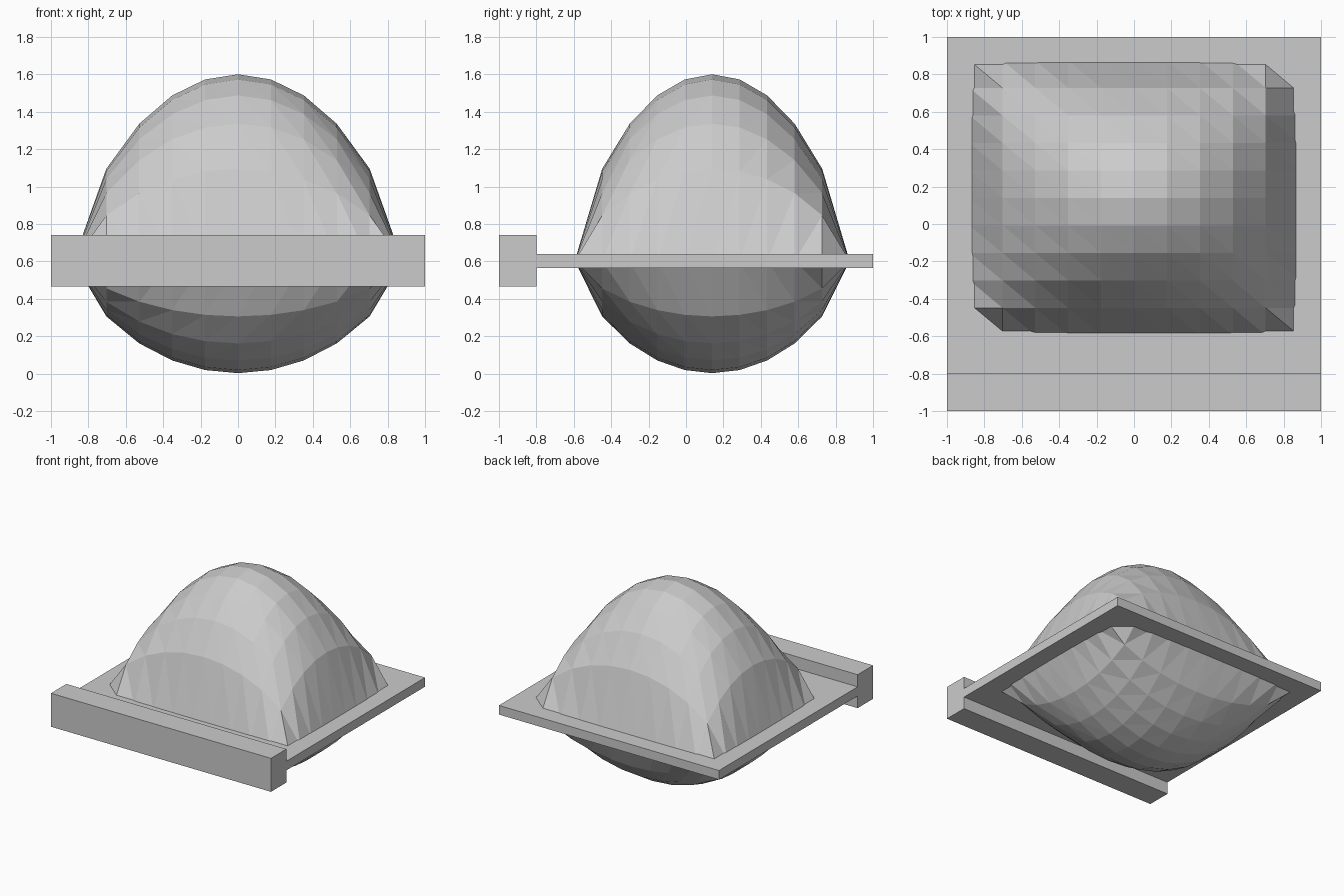
import bpy, bmesh

if "Cube" in bpy.data.objects:
    bpy.data.objects.remove(bpy.data.objects["Cube"])

grey = bpy.data.materials.new("light_grey")
grey.diffuse_color = (0.6, 0.6, 0.6, 1)
grey.use_nodes = True
grey.node_tree.nodes["Principled BSDF"].inputs["Base Color"].default_value = grey.diffuse_color

MID = 0.6025          # height of the plate's middle plane
CY = 0.14             # centre of the domes in y
HX, HY = 0.88, 0.735  # half sizes of the dome base
N = 10                # grid cells per side


def finish(name, bm):
    mesh = bpy.data.meshes.new(name)
    bm.to_mesh(mesh)
    bm.free()
    mesh.materials.append(grey)
    bpy.context.collection.objects.link(bpy.data.objects.new(name, mesh))


def box(name, lo, hi):
    bm = bmesh.new()
    bmesh.ops.create_cube(bm, size=1)
    for v in bm.verts:
        v.co = [(a + b) / 2 + c * (b - a) for a, b, c in zip(lo, hi, v.co)]
    finish(name, bm)


def bulge(t):
    return max(0.0, 1 - t * t) ** 0.69


def dome(name, height):
    """Rectangular pillow: product of two arches on a triangulated grid."""
    bm = bmesh.new()
    grid = []
    for j in range(N + 1):
        v = 2 * j / N - 1
        row = []
        for i in range(N + 1):
            u = 2 * i / N - 1
            row.append(bm.verts.new((u * HX, CY + v * HY,
                                     MID + height * bulge(u) * bulge(v))))
        grid.append(row)
    for j in range(N):
        for i in range(N):
            a, b = grid[j][i], grid[j][i + 1]
            c, d = grid[j + 1][i + 1], grid[j + 1][i]
            for tri in ((a, b, d), (b, c, d)):
                bm.faces.new(tri if height > 0 else tri[::-1])
    finish(name, bm)


# Thin plate and thicker front bar
box("base_plate", (-1, -0.8, MID - 0.0375), (1, 1, MID + 0.0375))
box("front_bar", (-1, -1, MID - 0.1375), (1, -0.8, MID + 0.1375))

# Tall dome above, shallow bowl below
dome("upper_dome", 0.998)
dome("lower_bowl", -0.6)
